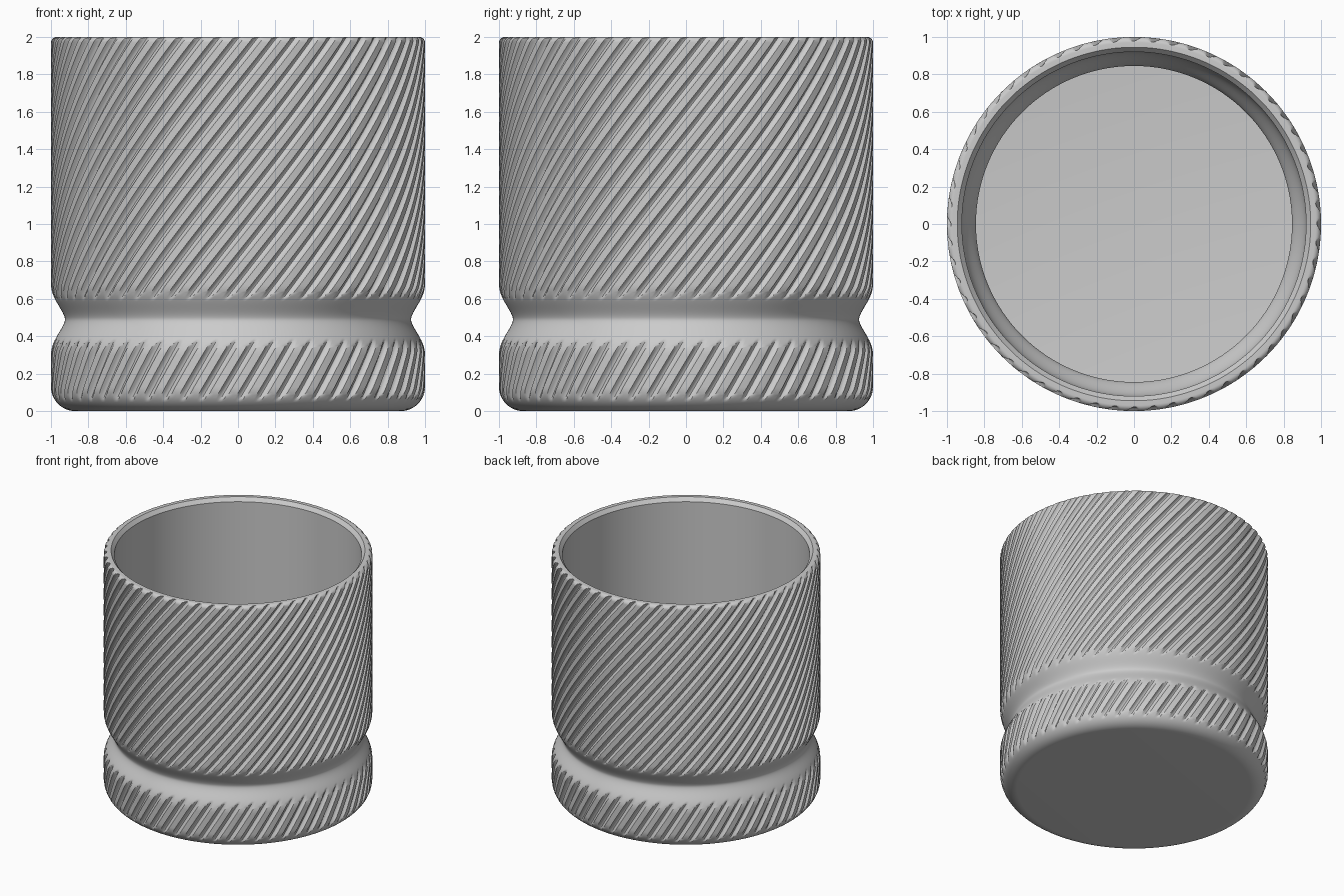
import bpy, bmesh
from math import sin, cos, pi

cube = bpy.data.objects.get("Cube")
if cube:
    bpy.data.objects.remove(cube, do_unlink=True)

GROOVES = 60
DEPTH = 0.023
WALL = 0.08
WAIST_Z, WAIST_HALF, WAIST_IN = 0.49, 0.19, 0.075


def span(a, b, n):
    return [a + (b - a) * i / n for i in range(n + 1)]


def arc(cx, cz, radius, start, end, n):
    return [(cx + radius * cos(a), cz + radius * sin(a)) for a in span(start, end, n)]


def body_radius(z):
    # straight wall pinched by a rounded waist
    u = min(1, abs(z - WAIST_Z) / WAIST_HALF)
    return 1 - WAIST_IN * cos(pi / 2 * u ** 0.8) ** 2


def twist(z):
    # slant of the flutes, steeper below the waist
    return 0.6 * z if z < WAIST_Z else 0.6 * WAIST_Z + 0.8 * (z - WAIST_Z)


# Outer profile: rounded foot, waist, straight wall, rounded rim
low, high = WAIST_Z - WAIST_HALF, WAIST_Z + WAIST_HALF
outer = arc(0.87, 0.13, 0.13, -pi / 2, 0, 18)
outer += [(1, z) for z in span(0.13, low, 5)[1:]]
outer += [(body_radius(z), z) for z in span(low, high, 44)[1:]]
outer += [(1, z) for z in span(high, 1.97, 32)[1:]]
outer += arc(0.97, 1.97, 0.03, 0, pi / 2, 8)[1:]

# Inner profile: rim chamfer, wall parallel to the outside, flat floor
inner = [(0.945, 2), (0.92, 1.97)]
inner += [(1 - WALL, z) for z in span(1.97, high, 4)[1:]]
inner += [(body_radius(z) - WALL, z) for z in span(high, low, 24)[1:]]
inner += arc(0.87, 0.13, 0.05, 0, -pi / 2, 6)

# Column positions inside one flute pitch: a flat land, then a scooped groove
LAND = 0.45
columns = [(0, 0), (LAND / 2, 0)]
columns += [(LAND + (1 - LAND) * u, 4 * u * (1 - u)) for u in span(0, 5 / 6, 5)]

bm = bmesh.new()
rings = []
for index, (r, z) in enumerate(outer + inner):
    ring = []
    for g in range(GROOVES):
        for t, scoop in columns:
            a = (g + t) * 2 * pi / GROOVES + twist(z if index < len(outer) else 2)
            rad = min(r, 1 - DEPTH * scoop) if index < len(outer) else r
            ring.append(bm.verts.new((rad * cos(a), rad * sin(a), z)))
    rings.append(ring)

for lower, upper in zip(rings, rings[1:]):
    n = len(lower)
    for i in range(n):
        j = (i + 1) % n
        bm.faces.new((lower[i], lower[j], upper[j], upper[i]))
bm.faces.new(list(reversed(rings[0])))   # underside
bm.faces.new(rings[-1])                  # inside floor

mesh = bpy.data.meshes.new("fluted_cup")
bm.to_mesh(mesh)
bm.free()
cup = bpy.data.objects.new("fluted_cup", mesh)
bpy.context.collection.objects.link(cup)

# Plain grey finish
grey = bpy.data.materials.new("plain_grey")
grey.use_nodes = True
color = (0.6, 0.6, 0.6, 1)
grey.diffuse_color = color
grey.node_tree.nodes["Principled BSDF"].inputs["Base Color"].default_value = color
mesh.materials.append(grey)

bpy.ops.object.select_all(action='DESELECT')
cup.select_set(True)
bpy.context.view_layer.objects.active = cup
bpy.ops.object.shade_smooth_by_angle(angle=pi / 6)
